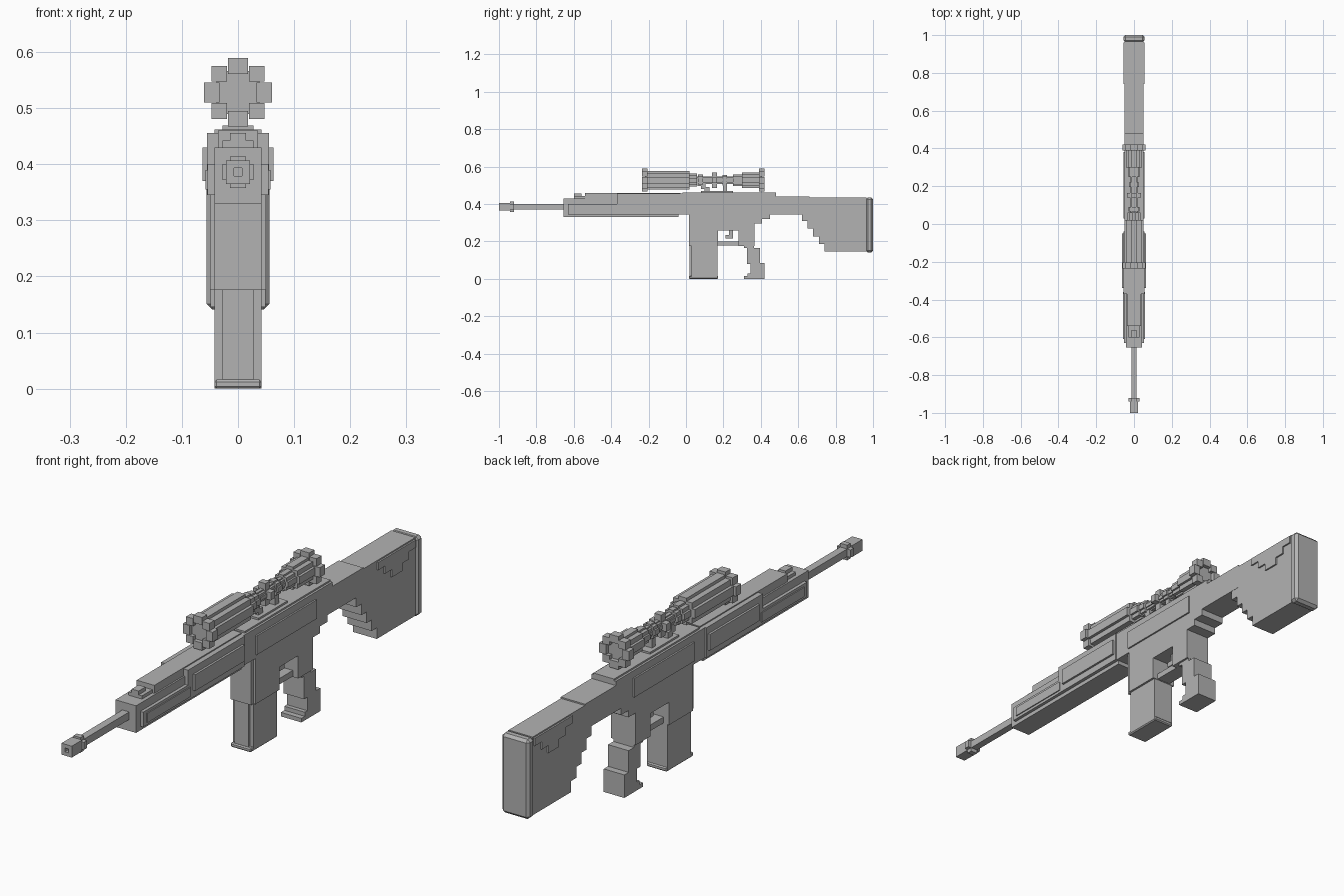
import bpy, bmesh
from math import cos, sin, tau

cube = bpy.data.objects.get("Cube")
if cube:
    bpy.data.objects.remove(cube, do_unlink=True)

grey = bpy.data.materials.new("plain grey")
grey.use_nodes = True
grey.diffuse_color = (0.45, 0.45, 0.45, 1)
grey.node_tree.nodes["Principled BSDF"].inputs["Base Color"].default_value = grey.diffuse_color

# Shared half widths, heights and axes
BODY, GRIP, NARROW, PANEL = 0.05, 0.042, 0.028, 0.056
SLIM = NARROW / 2
TOP, STOCK_TOP, BELLY, WELL = 0.456, 0.435, 0.345, 0.176
BORE, SIGHT_AXIS = 0.386, 0.528


def extrude(name, points, direction, bevel=0):
    bm = bmesh.new()
    face = bm.faces.new([bm.verts.new(point) for point in points])
    result = bmesh.ops.extrude_face_region(bm, geom=[face])
    moved = [v for v in result["geom"] if isinstance(v, bmesh.types.BMVert)]
    bmesh.ops.translate(bm, verts=moved, vec=direction)
    bmesh.ops.recalc_face_normals(bm, faces=bm.faces)
    mesh = bpy.data.meshes.new(name)
    bm.to_mesh(mesh)
    bm.free()
    mesh.materials.append(grey)
    part = bpy.data.objects.new(name, mesh)
    bpy.context.collection.objects.link(part)
    if bevel:
        chamfer = part.modifiers.new("chamfer", "BEVEL")
        chamfer.width = bevel
        chamfer.segments = 1
    return part


def side_profile(name, half, outline, bevel=0):
    """Side outline given as (y, z), extruded across the width."""
    points = [(-half, y, z) for y, z in outline]
    return extrude(name, points, (half * 2, 0, 0), bevel)


def box(name, half, front, back, bottom, top, bevel=0):
    outline = [(front, bottom), (back, bottom), (back, top), (front, top)]
    return side_profile(name, half, outline, bevel)


def block(name, half, front, back, centre, height):
    """Box given by its middle height and half height."""
    return box(name, half, front, back, centre - height, centre + height)


def stairs(start, end, count):
    """Even staircase from start to end, each riser before its tread."""
    (y, z), (end_y, end_z) = start, end
    tread, rise = (end_y - y) / (count - 1), (end_z - z) / count
    points = [start]
    for step in range(count):
        z += rise
        points.append((y, z))
        if step < count - 1:
            y += tread
            points.append((y, z))
    return points


def round_bar(name, radius, front, back):
    """Blocky round section: a stepped quarter mirrored both ways."""
    thin, mid = radius / 3, radius * 0.77
    quarter = [(radius, thin), (mid, thin), (mid, mid), (thin, mid), (thin, radius)]
    half = quarter + [(-x, z) for x, z in reversed(quarter)]
    ring = half + [(-x, -z) for x, z in half]
    points = [(x, front, SIGHT_AXIS + z) for x, z in ring]
    return extrude(name, points, (0, back - front, 0))


def petal_ring(name, front, back, radius=0.047):
    """Eight blocks in a ring, the four on the axes longer."""
    for index in range(8):
        angle = tau * index / 8
        x, z = radius * cos(angle), radius * sin(angle)
        wide = tall = SLIM
        if index % 4 == 0:
            tall = radius * 0.38
        elif index % 4 == 2:
            wide = radius * 0.38
        petal = block(name, wide, front, back, SIGHT_AXIS + z, tall)
        petal.location.x = x


# Barrel and muzzle
block("barrel", SLIM, front=-0.95, back=-0.64, centre=BORE, height=SLIM)
block("muzzle_collar_wide", NARROW, front=-0.94, back=-0.92, centre=BORE, height=SLIM)
block("muzzle_collar_tall", SLIM, front=-0.94, back=-0.92, centre=BORE, height=NARROW)
for side in (-1, 1):
    cheek = block("muzzle_cheek", SLIM / 2, front=-1, back=-0.94, centre=BORE, height=SLIM)
    cheek.location.x = side * SLIM
    block("muzzle_lip", SLIM * 1.5, front=-1, back=-0.94,
          centre=BORE + side * SLIM, height=SLIM / 2)

# Handguard
box("handguard_core", GRIP, front=-0.655, back=-0.04, bottom=0.33, top=0.43)
box("handguard_lower", PANEL - 0.002, front=-0.63, back=-0.04, bottom=BELLY, top=0.4)
box("handguard_strip", PANEL + 0.002, front=-0.61, back=-0.36, bottom=0.355, top=0.39)
box("handguard_top", NARROW + 0.008, front=-0.54, back=-0.03, bottom=0.42, top=0.46)
box("handguard_rear", PANEL - 0.001, front=-0.37, back=-0.04, bottom=BELLY, top=TOP)
box("handguard_panel", PANEL + 0.007, front=-0.34, back=-0.05, bottom=0.37, top=0.43)
box("front_sight_base", NARROW, front=-0.6, back=-0.54, bottom=0.42, top=0.442)
box("front_sight", SLIM, front=-0.6, back=-0.56, bottom=0.44, top=TOP)

# Receiver
box("receiver", BODY, front=-0.04, back=0.48, bottom=BELLY, top=TOP)
box("receiver_rear", BODY, front=0.48, back=0.66, bottom=BELLY, top=0.44)
box("receiver_panel", PANEL, front=0.03, back=0.38, bottom=0.36, top=0.43)
box("receiver_top", GRIP, front=-0.02, back=0.48, bottom=0.45, top=0.462)
box("magazine_well", BODY, front=0.03, back=0.17, bottom=WELL, top=BELLY)
box("magazine_well_front", GRIP, front=0.016, back=0.04, bottom=WELL, top=BELLY)
box("trigger_bridge", BODY, front=0.17, back=0.28, bottom=0.26, top=BELLY)

# Trigger and guard
box("trigger_guard", NARROW, front=0.165, back=0.285, bottom=0.178, top=0.2)
box("trigger_stem", SLIM, front=0.23, back=0.25, bottom=0.22, top=0.27)
box("trigger_toe", SLIM, front=0.21, back=0.25, bottom=0.215, top=0.235)

# Magazine
box("magazine", GRIP, front=0.03, back=0.168, bottom=0.01, top=0.2)
box("magazine_front", NARROW, front=0.02, back=0.04, bottom=0.01, top=0.19)
box("magazine_base", GRIP, front=0.015, back=0.172, bottom=0, top=0.016, bevel=0.004)

# Grip, stepping back towards the foot
box("grip_frame", BODY, front=0.28, back=0.365, bottom=WELL, top=BELLY)
side_profile("grip_web", BODY, stairs((0.365, 0.27), (0.45, BELLY), count=3) + [(0.365, BELLY)])
box("grip_neck", GRIP, front=0.31, back=0.364, bottom=0.165, top=0.2)
box("grip_middle", GRIP, front=0.325, back=0.395, bottom=0.08, top=0.165)
box("grip_foot", GRIP, front=0.345, back=0.42, bottom=0, top=0.085)
for step in range(2):
    box("grip_toe", GRIP, front=0.31 + step * 0.02, back=0.35,
        bottom=step * 0.015, top=step * 0.015 + 0.015)

# Stock with a stepped underside and stepped cheek plates
under = stairs((0.62, 0.35), (0.74, 0.146), count=5)
side_profile("stock", BODY - 0.001, [(0.62, STOCK_TOP)] + under + [(0.965, 0.146), (0.965, STOCK_TOP)])
front_steps = stairs((0.74, 0.43), (0.82, BELLY), count=3)
back_steps = [(1.7 - y, z) for y, z in reversed(front_steps)]
side_profile("stock_cheek_plate", PANEL - 0.001, front_steps + back_steps)
box("butt_plate", PANEL, front=0.962, back=1, bottom=0.141, top=STOCK_TOP, bevel=0.01)

# Scope body, from the large front lens to the eyepiece
round_bar("scope_objective", BODY, front=-0.22, back=0.02)
round_bar("scope_objective_neck", BODY * 0.7, front=0.01, back=0.06)
round_bar("scope_tube", BODY * 0.4, front=0.05, back=0.26)
round_bar("scope_front_collar", BODY * 0.6, front=0.065, back=0.09)
round_bar("scope_rear_collar", BODY * 0.55, front=0.195, back=0.22)
round_bar("scope_eyepiece_neck", BODY * 0.6, front=0.25, back=0.31)
round_bar("scope_eyepiece", GRIP, front=0.3, back=0.405)
petal_ring("objective_ring", front=-0.235, back=-0.205)
petal_ring("eyepiece_ring", front=0.39, back=0.42)

# Scope turrets
block("side_turrets", NARROW + 0.008, front=0.14, back=0.165, centre=SIGHT_AXIS, height=SLIM)
block("top_turret", SLIM, front=0.14, back=0.165, centre=SIGHT_AXIS, height=GRIP)

# Scope mounts, the front one climbing forwards
box("mount_plate", NARROW, front=0.08, back=0.25, bottom=TOP, top=0.469)
box("rear_mount", SLIM, front=0.197, back=0.218, bottom=0.46, top=0.52)
for step in range(3):
    box("front_mount", SLIM, front=0.1 - step * 0.02, back=0.125 - step * 0.02,
        bottom=0.46 + step * 0.02, top=0.49 + step * 0.02)
